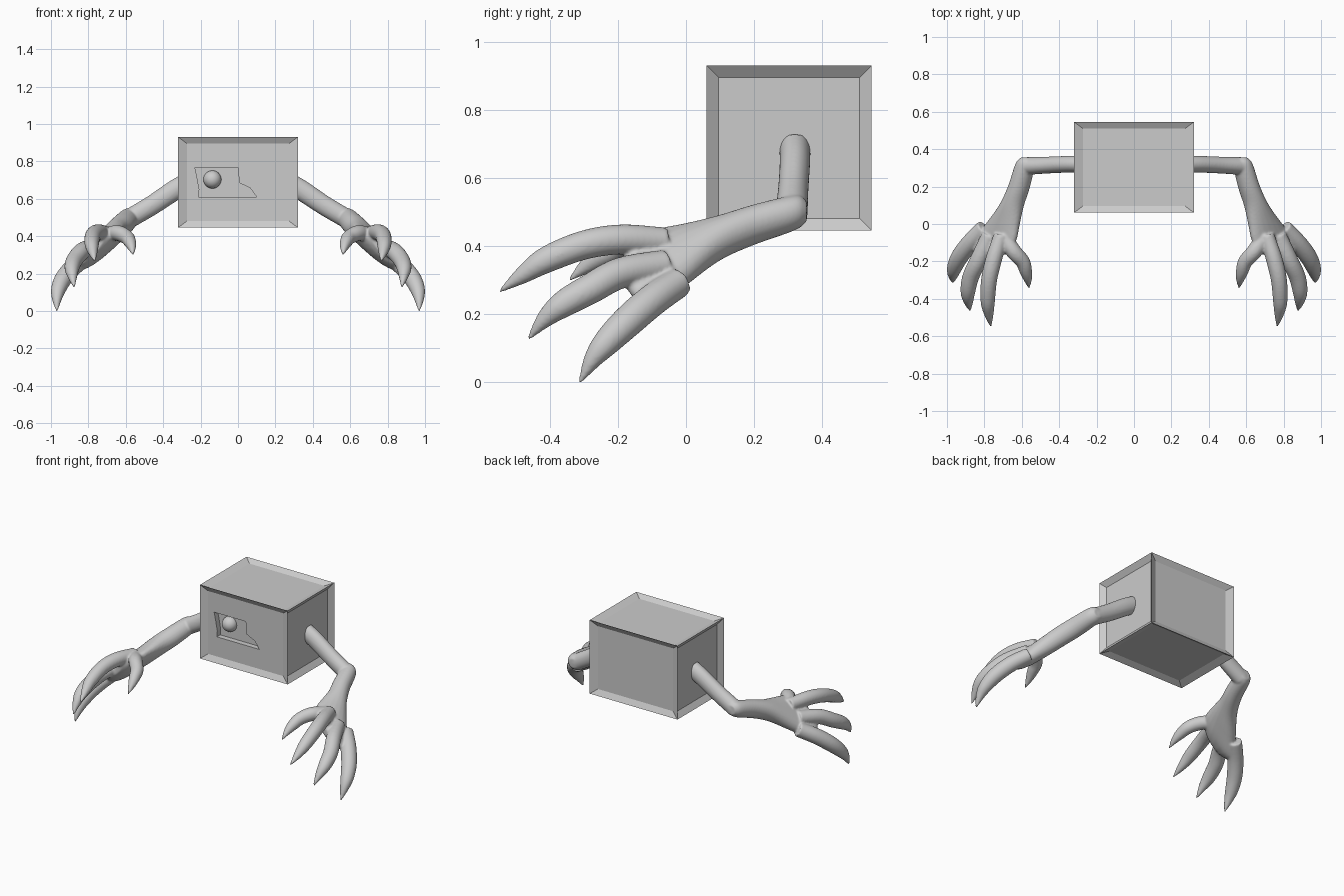
import bpy, bmesh, math
from mathutils import Vector

if "Cube" in bpy.data.objects:
    bpy.data.objects.remove(bpy.data.objects["Cube"])

grey = bpy.data.materials.new("plain_grey")
grey.diffuse_color = (0.6, 0.6, 0.6, 1)
grey.use_nodes = True
grey.node_tree.nodes["Principled BSDF"].inputs["Base Color"].default_value = grey.diffuse_color


def make_object(name, bm):
    bmesh.ops.recalc_face_normals(bm, faces=bm.faces)
    mesh = bpy.data.meshes.new(name)
    bm.to_mesh(mesh)
    bm.free()
    mesh.materials.append(grey)
    ob = bpy.data.objects.new(name, mesh)
    bpy.context.collection.objects.link(ob)
    return ob


def spline(pts, steps=5):
    """Catmull-Rom through tuples of (x, y, z, radius_a, radius_b)."""
    p = [Vector(q) for q in pts]
    p = [2 * p[0] - p[1]] + p + [2 * p[-1] - p[-2]]
    out = []
    for a, b, c, d in zip(p, p[1:], p[2:], p[3:]):
        for i in range(steps):
            t = i / steps
            out.append(0.5 * (2 * b + (c - a) * t + (2 * a - 5 * b + 4 * c - d) * t * t
                              + (3 * b - a - 3 * c + d) * t ** 3))
    return out + [p[-2]]


def tube(bm, pts, ref, planar=False, sides=20):
    """Closed elliptical tube; planar keeps every section square to y."""
    secs = spline([q if len(q) == 5 else (*q, q[3]) for q in pts])
    rings = []
    for i, s in enumerate(secs):
        c = Vector(s[:3])
        t = Vector(secs[min(i + 1, len(secs) - 1)][:3]) - Vector(secs[max(i - 1, 0)][:3])
        t = Vector((0, -1, 0)) if planar else t.normalized()
        u = Vector(ref)
        u = (u - u.dot(t) * t).normalized()
        v = t.cross(u)
        ra, rb = max(s[3], 0.003), max(s[4], 0.003)
        rings.append([bm.verts.new(c + u * ra * math.cos(2 * math.pi * k / sides)
                                   + v * rb * math.sin(2 * math.pi * k / sides))
                      for k in range(sides)])
    for a, b in zip(rings, rings[1:]):
        for k in range(sides):
            j = (k + 1) % sides
            bm.faces.new((a[k], a[j], b[j], b[k]))
    bm.faces.new(rings[0][::-1])
    bm.faces.new(rings[-1])


# Box with a recessed panel on every side
bm = bmesh.new()
bmesh.ops.create_cube(bm, size=1)
bmesh.ops.inset_individual(bm, faces=bm.faces[:], thickness=0.103, depth=-0.04)
bmesh.ops.scale(bm, vec=(0.64, 0.485, 0.485), verts=bm.verts)
bmesh.ops.translate(bm, vec=(0, 0.303, 0.688), verts=bm.verts)
box = make_object("box_body", bm)

# Jagged opening in the front panel
outline = [(-0.23, 0.767), (0, 0.767), (0.007, 0.685), (0.065, 0.657), (0.1, 0.61),
           (-0.21, 0.61), (-0.207, 0.65), (-0.218, 0.71)]
bm = bmesh.new()
face = bm.faces.new([bm.verts.new((x, 0.03, z)) for x, z in outline])
ext = bmesh.ops.extrude_face_region(bm, geom=[face])
bmesh.ops.translate(bm, vec=(0, 0.085, 0),
                    verts=[g for g in ext["geom"] if isinstance(g, bmesh.types.BMVert)])
cutter = make_object("opening_cutter", bm)
cutter.hide_render = True
cutter.hide_viewport = True
cut = box.modifiers.new("opening", "BOOLEAN")
cut.operation = "DIFFERENCE"
cut.object = cutter

# Round eye inside the opening
bm = bmesh.new()
bmesh.ops.create_uvsphere(bm, u_segments=32, v_segments=16, radius=0.048)
bmesh.ops.translate(bm, vec=(-0.137, 0.112, 0.703), verts=bm.verts)
for f in bm.faces:
    f.smooth = True
make_object("eye", bm)

# Arm: upper arm, forearm with tilted palm, three fingers and a thumb
bm = bmesh.new()
tube(bm, [(0.27, 0.32, 0.685, 0.046, 0.055), (0.34, 0.32, 0.645, 0.045, 0.055),
          (0.46, 0.315, 0.565, 0.045, 0.053), (0.575, 0.31, 0.497, 0.048, 0.052)], (0, 1, 0))
tube(bm, [(0.577, 0.355, 0.503, 0.03), (0.583, 0.32, 0.498, 0.052), (0.615, 0.2, 0.463, 0.06),
          (0.655, 0.1, 0.425, 0.074, 0.06), (0.702, 0, 0.376, 0.118, 0.056),
          (0.745, -0.09, 0.335, 0.155, 0.05), (0.765, -0.15, 0.335, 0.12, 0.042),
          (0.77, -0.18, 0.335, 0.07, 0.02)], (1, 0, -1), planar=True)
digits = [
    # index finger
    [(0.71, -0.06, 0.415, 0.04), (0.75, -0.19, 0.42, 0.044), (0.775, -0.3, 0.403, 0.043),
     (0.782, -0.41, 0.36, 0.039), (0.776, -0.48, 0.315, 0.026), (0.765, -0.55, 0.265, 0.004)],
    # middle finger
    [(0.77, -0.06, 0.345, 0.045), (0.83, -0.19, 0.322, 0.046), (0.872, -0.28, 0.275, 0.045),
     (0.888, -0.36, 0.23, 0.04), (0.885, -0.415, 0.185, 0.026), (0.876, -0.465, 0.125, 0.004)],
    # outer finger
    [(0.80, -0.02, 0.295, 0.045), (0.875, -0.1, 0.24, 0.048), (0.932, -0.175, 0.175, 0.047),
     (0.96, -0.235, 0.115, 0.04), (0.968, -0.275, 0.065, 0.027), (0.969, -0.314, -0.003, 0.004)],
    # thumb
    [(0.70, -0.06, 0.405, 0.04), (0.645, -0.145, 0.417, 0.042), (0.596, -0.2, 0.395, 0.039),
     (0.579, -0.25, 0.37, 0.034), (0.568, -0.295, 0.34, 0.023), (0.561, -0.343, 0.3, 0.004)],
]
for d in digits:
    tube(bm, d, (1, 0, 0.3))
arms = make_object("arms_with_hands", bm)

# Fuse the arm into one smooth skin, then mirror it
skin = arms.modifiers.new("fuse", "REMESH")
skin.mode = "VOXEL"
skin.voxel_size = 0.006
skin.use_smooth_shade = True
soft = arms.modifiers.new("soften", "SMOOTH")
soft.factor = 0.5
soft.iterations = 8
mirror = arms.modifiers.new("mirror", "MIRROR")
mirror.use_axis = (True, False, False)
mirror.use_mirror_merge = False
